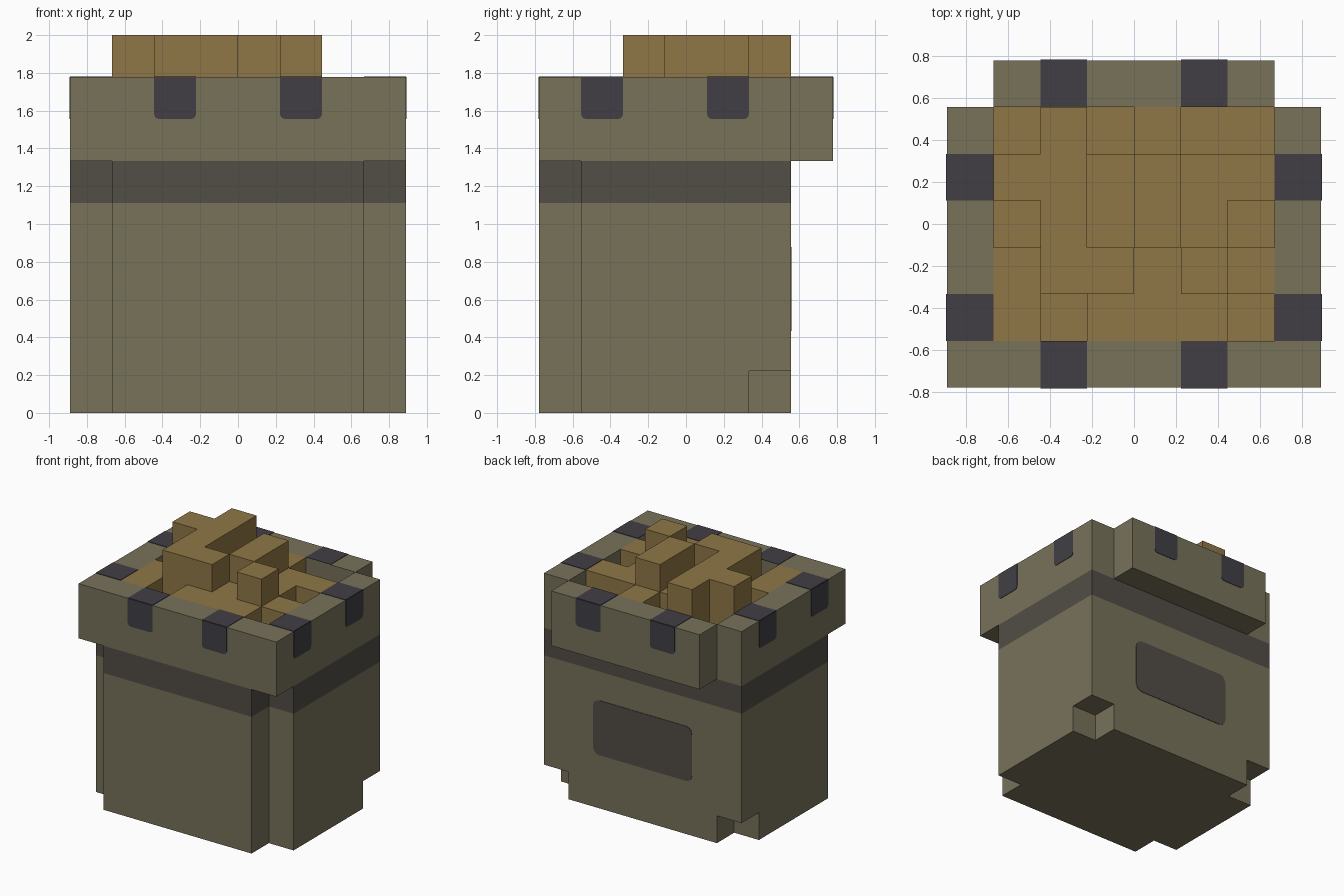
import bpy, bmesh, math
from mathutils import Vector

if "Cube" in bpy.data.objects:
    bpy.data.objects.remove(bpy.data.objects["Cube"], do_unlink=True)

U = 2 / 9                      # one block
ORIGIN = Vector((4, 3.5, 0))   # centre of the block grid
LIFT = 0.004                   # thickness of painted plates


def pos(x, y, z):
    return (Vector((x, y, z)) - ORIGIN) * U


def material(name, rgb):
    lin = [((c / 255 + 0.055) / 1.055) ** 2.4 for c in rgb] + [1]
    m = bpy.data.materials.new(name)
    m.use_nodes = True
    m.diffuse_color = lin
    bsdf = m.node_tree.nodes["Principled BSDF"]
    bsdf.inputs["Base Color"].default_value = lin
    bsdf.inputs["Roughness"].default_value = 0.9
    return m


OLIVE = material("olive_cloth", (120, 114, 90))
BAND = material("dark_band", (82, 77, 70))
SLATE = material("slate_patch", (65, 63, 69))
BROWN = material("brown_filling", (143, 119, 70))


def finish(name, bm, mat):
    bmesh.ops.recalc_face_normals(bm, faces=bm.faces)
    me = bpy.data.meshes.new(name)
    bm.to_mesh(me)
    bm.free()
    me.materials.append(mat)
    ob = bpy.data.objects.new(name, me)
    bpy.context.collection.objects.link(ob)
    return ob


def prism(name, outline, z0, z1, mat):
    """Flat outline in grid units, extruded upwards."""
    bm = bmesh.new()
    f = bm.faces.new([bm.verts.new(pos(x, y, z0)) for x, y in outline])
    top = bmesh.ops.extrude_face_region(bm, geom=[f])["geom"]
    verts = [v for v in top if isinstance(v, bmesh.types.BMVert)]
    bmesh.ops.translate(bm, verts=verts, vec=(0, 0, (z1 - z0) * U))
    return finish(name, bm, mat)


def rect(x0, x1, y0, y1):
    return [(x0, y0), (x1, y0), (x1, y1), (x0, y1)]


def mirrored(half):
    """Complete a right-hand outline across the centre line."""
    return half + [(8 - x, y) for x, y in reversed(half)]


def plate(name, centre, across, up, out, w, h, radii, mat):
    """Thin painted plate; radii are for the bottom and top corners."""
    across, up, out = Vector(across), Vector(up), Vector(out)
    bm = bmesh.new()
    ring = []
    corners = ((1, -1, -90), (1, 1, 0), (-1, 1, 90), (-1, -1, 180))
    for sx, sy, start in corners:
        r = radii[0] if sy < 0 else radii[1]
        for n in range(4 if r else 1):
            a = math.radians(start + 30 * n)
            px = sx * (w / 2 - r) + r * math.cos(a) * (r > 0)
            py = sy * (h / 2 - r) + r * math.sin(a) * (r > 0)
            ring.append(pos(*centre) + (across * px + up * py) * U)
    f = bm.faces.new([bm.verts.new(p) for p in ring])
    ext = bmesh.ops.extrude_face_region(bm, geom=[f])["geom"]
    verts = [v for v in ext if isinstance(v, bmesh.types.BMVert)]
    bmesh.ops.translate(bm, verts=verts, vec=out * LIFT)
    return finish(name, bm, mat)


# Body: stepped front corners, notched back feet, dark band under the rim
trunk = mirrored([(7, 0), (7, 1), (8, 1), (8, 6)])
foot = mirrored([(7, 0), (7, 1), (8, 1), (8, 5), (7, 5), (7, 6)])
prism("body_foot", foot, 0, 1, OLIVE)
prism("body_trunk", trunk, 1, 5, OLIVE)
prism("body_band", trunk, 5, 6, BAND)

# Rim walls
prism("rim_front", rect(0, 8, 0, 1), 6, 8, OLIVE)
prism("rim_back", rect(1, 7, 6, 7), 6, 8, OLIVE)
for side, x in (("right", 0), ("left", 7)):
    prism("rim_" + side, rect(x, x + 1, 1, 6), 6, 8, OLIVE)

# Patches folded over the rim
X, Y, Z = Vector((1, 0, 0)), Vector((0, 1, 0)), Vector((0, 0, 1))
for x in (2.5, 5.5):
    for where, y, d in (("front", 0, -1), ("back", 7, 1)):
        plate(f"patch_{where}_side", (x, y, 7.5), X, Z, d * Y, 1, 1, (.12, 0), SLATE)
        plate(f"patch_{where}_top", (x, y - d / 2, 8), X, Y, Z, 1, 1, (0, 0), SLATE)
for y in (1.5, 4.5):
    for where, x, d in (("right", 0, -1), ("left", 8, 1)):
        plate(f"patch_{where}_side", (x, y, 7.5), Y, Z, d * X, 1, 1, (.12, 0), SLATE)
        plate(f"patch_{where}_top", (x - d / 2, y, 8), X, Y, Z, 1, 1, (0, 0), SLATE)

# Rounded panel on the back
plate("back_panel", (4, 6, 2.95), X, Z, Y, 4, 2, (.25, .25), BAND)

# Filling: block heights, rows from back to front (t tall, m level, p pit)
ROWS = ["ptpmpp",
        "ttmtmm",
        "ptmtmp",
        "mttmtm",
        "mpmmmp"]
LEVEL = {"t": 9, "m": 8, "p": 7}
heights = {(i + 1, 5 - r): LEVEL[c]
           for r, row in enumerate(ROWS) for i, c in enumerate(row)}
bm = bmesh.new()


def quad(*pts):
    bm.faces.new([bm.verts.new(pos(*p)) for p in pts])


for (i, j), h in heights.items():
    quad(*[(x, y, h) for x, y in rect(i, i + 1, j, j + 1)])
    c = rect(i, i + 1, j, j + 1)
    steps = ((0, -1), (1, 0), (0, 1), (-1, 0))
    for n, (dx, dy) in enumerate(steps):
        a, b = c[n], c[(n + 1) % 4]
        for z in range(heights.get((i + dx, j + dy), 8), h):
            quad((*a, z), (*b, z), (*b, z + 1), (*a, z + 1))

me = bpy.data.meshes.new("filling")
bm.to_mesh(me)
bm.free()
me.materials.append(BROWN)
bpy.context.collection.objects.link(bpy.data.objects.new("filling", me))
